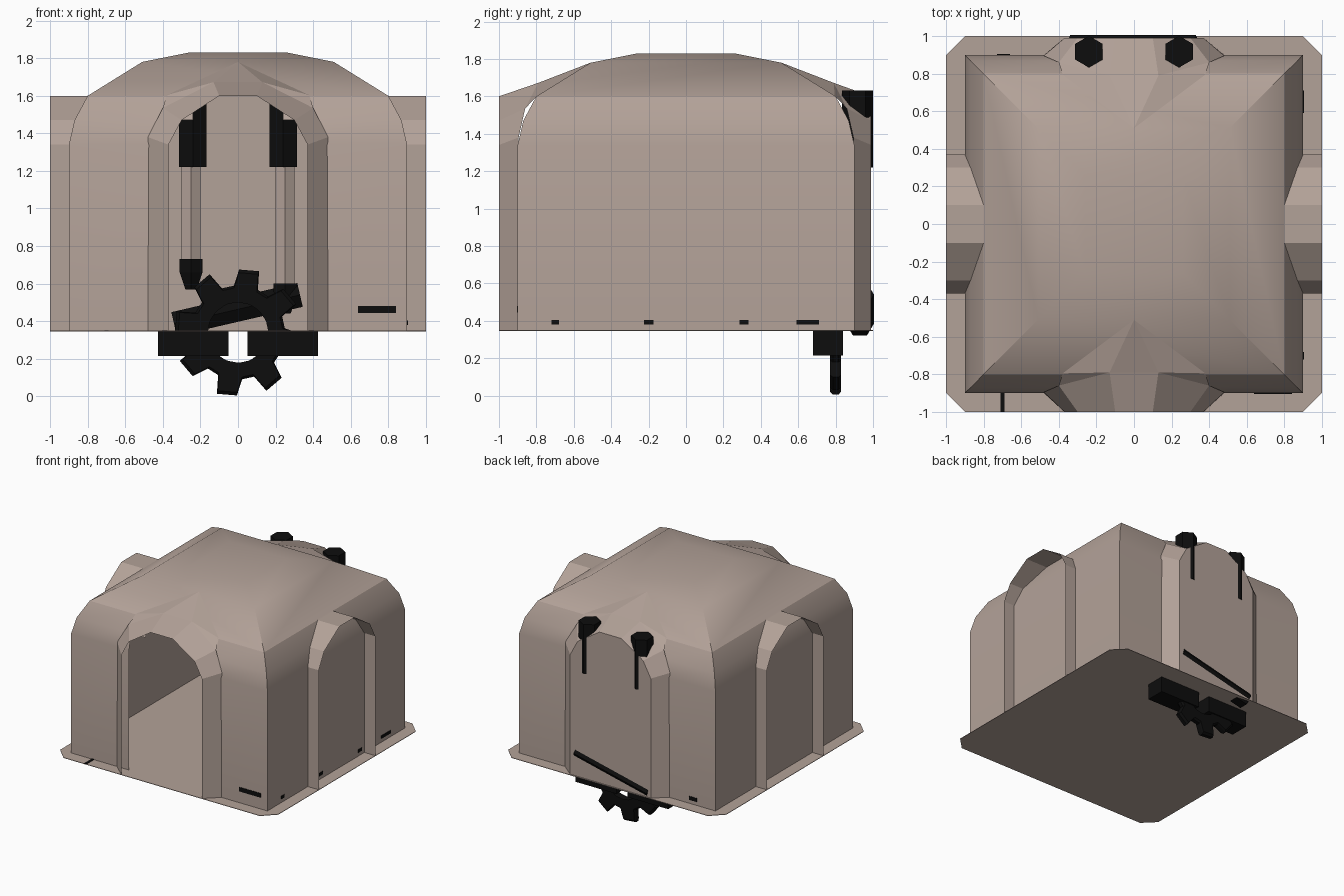
import bpy, bmesh, math
from mathutils import Vector, Matrix

if "Cube" in bpy.data.objects:
    bpy.data.objects.remove(bpy.data.objects["Cube"])


def material(name, rgb):
    m = bpy.data.materials.new(name)
    m.diffuse_color = (*rgb, 1)
    m.use_nodes = True
    m.node_tree.nodes["Principled BSDF"].inputs["Base Color"].default_value = m.diffuse_color
    return m


STONE = material("warm_stone", (0.45, 0.36, 0.315))
BLACK = material("soot_black", (0.004, 0.004, 0.004))


def finish(bm, name, mat, smooth=None):
    bmesh.ops.recalc_face_normals(bm, faces=bm.faces)
    me = bpy.data.meshes.new(name)
    bm.to_mesh(me)
    bm.free()
    me.materials.append(mat)
    ob = bpy.data.objects.new(name, me)
    bpy.context.collection.objects.link(ob)
    if smooth:
        bpy.ops.object.select_all(action='DESELECT')
        ob.select_set(True)
        bpy.context.view_layer.objects.active = ob
        bpy.ops.object.shade_smooth_by_angle(angle=math.radians(smooth))
    return ob


def loft(bm, rows, closed=False):
    """Quads between successive rows of points."""
    vs = [[bm.verts.new(p) for p in r] for r in rows]
    for a, b in zip(vs, vs[1:]):
        n = len(a)
        for i in range(n if closed else n - 1):
            j = (i + 1) % n
            bm.faces.new((a[i], a[j], b[j], b[i]))
    return vs


def box(name, x0, x1, y0, y1, z0, z1, mat):
    bm = bmesh.new()
    bmesh.ops.create_cube(bm, size=1)
    for v in bm.verts:
        v.co = ((x0 + x1) / 2 + v.co.x * (x1 - x0), (y0 + y1) / 2 + v.co.y * (y1 - y0),
                (z0 + z1) / 2 + v.co.z * (z1 - z0))
    return finish(bm, name, mat)


def hex_rod(name, p, q, r0, r1, mat):
    """Six-sided rod from p to q, with corners pointing along y."""
    p, q = Vector(p), Vector(q)
    d = (q - p).normalized()
    v = Vector((0, 1, 0))
    u = v.cross(d)
    bm = bmesh.new()
    ring = lambda c, r: [c + r * (math.cos(k * math.pi / 3) * v + math.sin(k * math.pi / 3) * u)
                         for k in range(6)]
    vs = loft(bm, [ring(p, r0), ring(q, r1)], True)
    bm.faces.new(vs[0])
    bm.faces.new(vs[1])
    return finish(bm, name, mat)


FLOOR = 0.35

# floor plate with clipped corners
bm = bmesh.new()
loop = [(1, -.9), (1, .9), (.9, 1), (-.9, 1), (-1, .9), (-1, -.9), (-.9, -1), (.9, -1)]
vs = loft(bm, [[(x, y, z) for x, y in loop] for z in (FLOOR - .004, FLOOR)], True)
bm.faces.new(vs[0])
bm.faces.new(vs[1])
finish(bm, "floor_plate", STONE)

# hollow domed shell made of square rings, opened behind front and back hoods
bm = bmesh.new()
rings = [(.9, FLOOR), (.9, 1.34), (.87, 1.47), (.8, 1.6), (.51, 1.78), (.26, 1.83)]
vs = loft(bm, [[(s, -s, z), (s, s, z), (-s, s, z), (-s, -s, z)] for s, z in rings], True)
bm.faces.new(vs[-1])
for x in (-.37, -.24, .24, .37):
    low = [f for f in bm.faces if abs(f.calc_center_median().y) > .8 and f.calc_center_median().z < 1.6]
    geom = low + list({e for f in low for e in f.edges}) + list({v for f in low for v in f.verts})
    bmesh.ops.bisect_plane(bm, geom=geom, plane_co=(x, 0, 0), plane_no=(1, 0, 0))
gone = []
for f in bm.faces:
    c = f.calc_center_median()
    if abs(c.y) > .8 and c.z < 1.6 and abs(c.x) < (.37 if c.z < 1.5 else .24):
        gone.append(f)
bmesh.ops.delete(bm, geom=gone, context='FACES')
finish(bm, "domed_shell", STONE, 25)


def mirrored(half):
    """Complete a half arch, given from the right foot to the crown."""
    return half + [(-x, y, z) for x, y, z in reversed(half)]


ARCH = [(.37, FLOOR), (.37, 1.34), (.3, 1.47), (.1, 1.6)]

# flared hoods on front and back
for name, s, edge in (("front_hood", -1, 1.0), ("back_hood", 1, .99)):
    bm = bmesh.new()
    outer = mirrored([(x, s * edge, z) for x, z in ARCH])
    inner = mirrored([(.48, s * .9, FLOOR), (.48, s * .895, 1.38), (.4, s * .86, 1.535),
                      (.13, s * .79, 1.672)])
    rows = loft(bm, [outer, inner])
    # crown facet rising onto the dome
    tip = bm.verts.new((0, s * .51, 1.78))
    a, b = rows[1][3], rows[1][4]
    bm.faces.new((a, b, tip))
    for k, sx in ((2, 1), (5, -1)):
        side = bm.verts.new((sx * .38, s * .795, 1.603))
        top = rows[1][3] if sx > 0 else rows[1][4]
        bm.faces.new((rows[1][k], top, side))
        bm.faces.new((top, tip, side))
    finish(bm, name, STONE)

# flush panel closing the back hood
bm = bmesh.new()
bm.faces.new([bm.verts.new(p) for p in mirrored([(x, .99, z) for x, z in ARCH])])
finish(bm, "back_panel", STONE)

# straight open hoods on both sides
for name, s in (("left_hood", -1), ("right_hood", 1)):
    bm = bmesh.new()
    depth = [.9, .9, .87, .8]
    arc = [(y, d, z) for (y, z), d in zip(ARCH, depth)]
    inner = [(s * d, y, z) for y, d, z in mirrored(arc)]
    loft(bm, [[(s, y, z) for _, y, z in inner], inner])
    finish(bm, name, STONE)

# two pistons against the back panel
for name, x, end in (("left", -.24, .73), ("right", .24, .6)):
    hex_rod(name + "_piston_sleeve", (x, .917, 1.22), (x, .917, 1.63), .084, .084, BLACK)
    rx = x * 1.04
    hex_rod(name + "_piston_rod", (rx, .917, end - .02), (rx, .917, 1.22), .058, .058, STONE)
    hex_rod(name + "_piston_foot", (rx, .917, end - .07), (rx, .917, end), .07, .07, BLACK)
    hex_rod(name + "_foot_tip", (rx, .917, end - .16), (rx, .917, end - .07), .035, .07, BLACK)

# slanted crank bar, just breaking through the back panel
hex_rod("crank_bar", (-.34, .93, .385), (.33, .93, .54), .075, .075, BLACK)

# toothed wheel, half below the floor
bm = bmesh.new()
HUB, R_IN, R_ROOT, R_TIP = (0, .8, .34), .16, .25, .345
angles = []
for k in range(8):
    for da, r in ((-15, R_ROOT), (-9, R_TIP), (9, R_TIP - .01), (15, R_ROOT)):
        angles.append((math.radians(80 + 45 * k + da), r))


def wheel_ring(y, tip_scale, inner=False):
    return [(math.cos(a) * (R_IN if inner else r * tip_scale), y,
             HUB[2] + math.sin(a) * (R_IN if inner else r * tip_scale)) for a, r in angles]


loft(bm, [wheel_ring(.77, 1, True), wheel_ring(.77, .95), wheel_ring(.785, 1),
          wheel_ring(.815, 1), wheel_ring(.83, .95), wheel_ring(.83, 1, True),
          wheel_ring(.77, 1, True)], True)
bmesh.ops.remove_doubles(bm, verts=bm.verts, dist=.0005)
finish(bm, "gear_wheel", BLACK)

# bearing blocks under the floor
for name, s in (("left", -1), ("right", 1)):
    x = sorted((s * .05, s * .425))
    box(name + "_bearing_block", x[0], x[1], .68, .84, .215, FLOOR - .002, BLACK)

# thin soot marks low on the walls and floor
box("front_soot", .64, .84, -.904, -.899, .445, .48, BLACK)
box("floor_soot", -.71, -.69, -1, -.9, FLOOR, FLOOR + .004, BLACK)
for i, (y, w) in enumerate(((-.7, .04), (-.2, .05), (.31, .05), (.65, .12))):
    box("right_soot_%d" % i, .899, .904, y - w / 2, y + w / 2, .38, .38 + .025, BLACK)
box("back_soot", -.73, -.66, .899, .904, .38, .41, BLACK)
